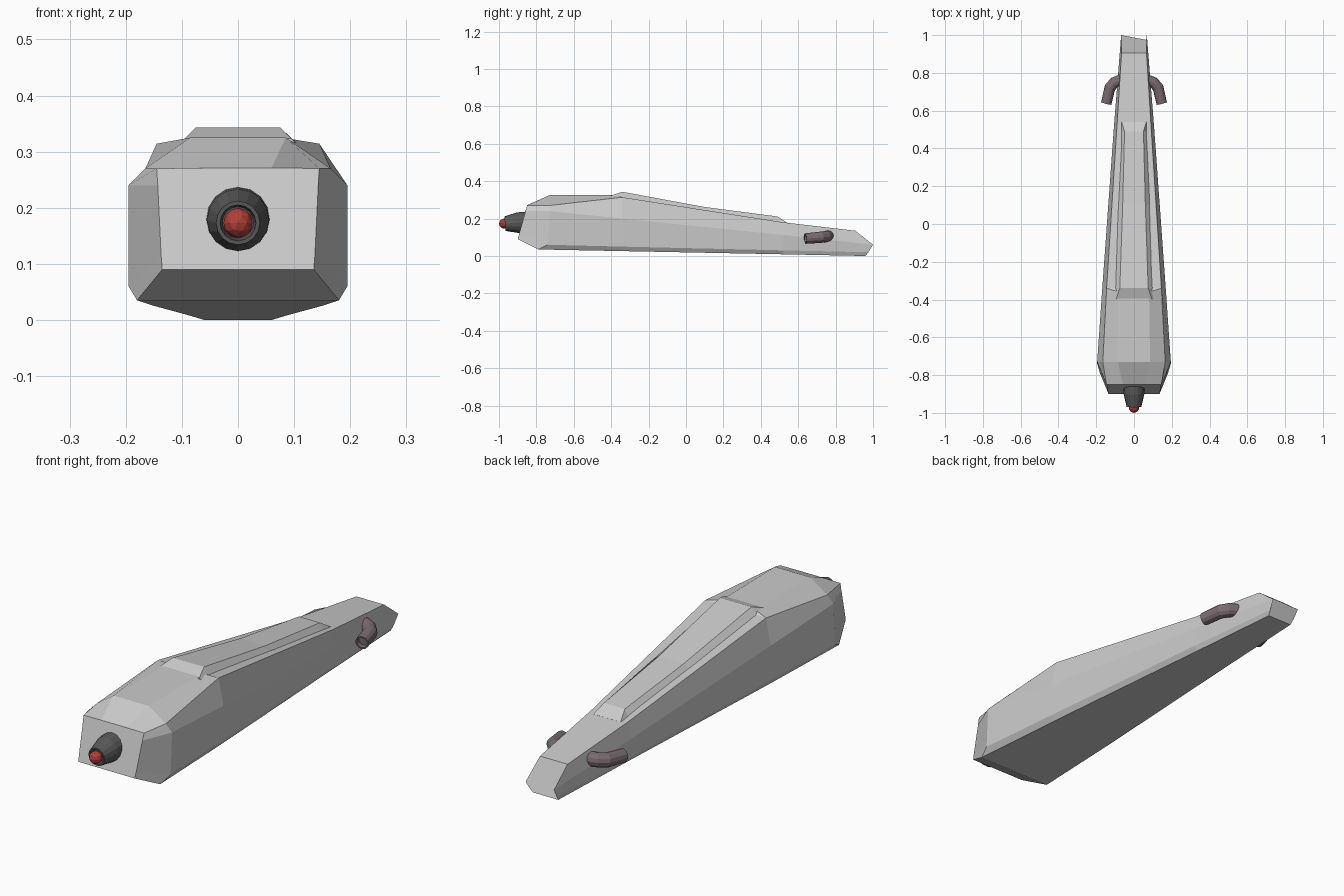
import bpy, bmesh, math
from mathutils import Vector, Matrix

if "Cube" in bpy.data.objects:
    bpy.data.objects.remove(bpy.data.objects["Cube"])


def finish(name, bm, color=None):
    bmesh.ops.recalc_face_normals(bm, faces=bm.faces)
    me = bpy.data.meshes.new(name)
    bm.to_mesh(me)
    bm.free()
    ob = bpy.data.objects.new(name, me)
    bpy.context.collection.objects.link(ob)
    if color:
        mat = bpy.data.materials.new(name + "_paint")
        mat.diffuse_color = (*color, 1)
        mat.use_nodes = True
        mat.node_tree.nodes["Principled BSDF"].inputs["Base Color"].default_value = mat.diffuse_color
        me.materials.append(mat)
    return ob


def loft(name, sections, color=None):
    """Mirror each half section (x, y, z) across x = 0 and skin into a closed hull."""
    bm = bmesh.new()
    rings = []
    for s in sections:
        pts = list(s) + [(-x, y, z) for x, y, z in reversed(s)]
        rings.append([bm.verts.new(p) for p in pts])
    for a, b in zip(rings, rings[1:]):
        n = len(a)
        for i in range(n):
            j = (i + 1) % n
            bm.faces.new((a[i], a[j], b[j], b[i]))
    bm.faces.new(rings[0])
    bm.faces.new(rings[-1])
    return finish(name, bm, color)


def tube(name, path, sides, color):
    """Round tube through (centre, radius, ring direction) stations, ends open."""
    bm = bmesh.new()
    rings = []
    for c, r, d in path:
        q = Vector(d).to_track_quat('Z', 'X')
        rings.append([bm.verts.new(Vector(c) + q @ Vector(
            (r * math.cos(k * math.tau / sides), r * math.sin(k * math.tau / sides), 0)))
            for k in range(sides)])
    for a, b in zip(rings, rings[1:]):
        for i in range(sides):
            j = (i + 1) % sides
            bm.faces.new((a[i], a[j], b[j], b[i]))
    bm.faces.new(rings[0])
    bm.faces.new(rings[-1])
    ob = finish(name, bm, color)
    return ob


# Faceted tapering hull: bottom edge, lower side, upper side, top edge
loft("hull", [
    [(.135, -.90, .09), (.137, -.893, .115), (.143, -.858, .24), (.145, -.85, .27)],
    [(.18, -.79, .035), (.195, -.74, .06), (.195, -.73, .24), (.165, -.73, .27)],
    [(.153, -.34, .026), (.167, -.34, .05), (.168, -.34, .20), (.145, -.34, .314)],
    [(.09, .52, .009), (.103, .52, .03), (.106, .52, .112), (.09, .52, .18)],
    [(.06, .96, 0), (.064, .975, .02), (.068, 1.0, .06), (.066, .905, .135)],
])

# Raised front hood
loft("hood", [
    [(.145, -.85, .27), (.06, -.85, .271)],
    [(.165, -.73, .27), (.085, -.73, .325)],
    [(.145, -.34, .314), (.08, -.36, .325)],
])

# Raised spine along the rear deck
loft("spine", [
    [(.105, -.40, .315), (.095, -.40, .323)],
    [(.10, -.34, .31), (.075, -.34, .343)],
    [(.085, .10, .243), (.06, .10, .262)],
    [(.068, .49, .18), (.05, .49, .211)],
    [(.07, .54, .17), (.065, .54, .178)],
])

# Nozzle with recessed bore
nose = (0, -1, -.06)
tube("nozzle", [((0, -.84, .18), .058, nose), ((0, -.90, .178), .055, nose),
                ((0, -.968, .173), .039, nose), ((0, -.968, .173), .032, nose),
                ((0, -.945, .174), .028, nose)], 16, (.10, .10, .10))

# Red tip
bm = bmesh.new()
bmesh.ops.create_icosphere(bm, subdivisions=2, radius=.027,
                           matrix=Matrix.Translation((0, -.973, .173)))
finish("red_tip", bm, (.45, .05, .04))

# Bent side pipes
for side, label in ((1, "right"), (-1, "left")):
    tube("pipe_" + label, [
        ((side * .06, .765, .108), .03, (side, -.5, 0)),
        ((side * .105, .748, .104), .03, (side, -.6, -.05)),
        ((side * .128, .72, .100), .03, (side * .6, -1, -.08)),
        ((side * .147, .638, .093), .028, (side * .25, -1, -.08)),
        ((side * .147, .638, .093), .022, (side * .25, -1, -.08)),
        ((side * .142, .66, .094), .022, (side * .25, -1, -.08)),
    ], 12, (.20, .15, .17))
